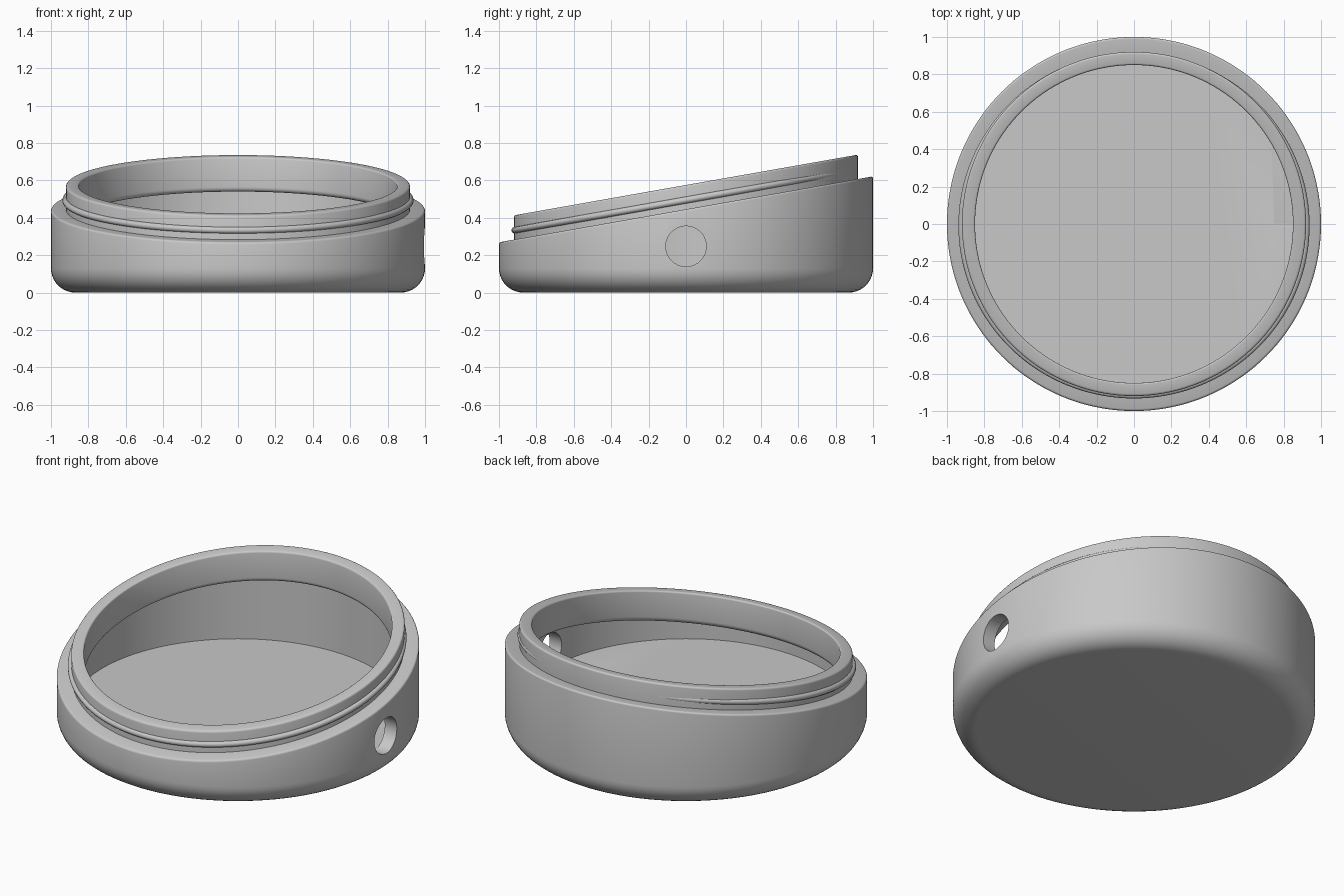
import bpy, bmesh
from math import sin, cos, pi, radians, tan

cube = bpy.data.objects.get("Cube")
if cube:
    bpy.data.objects.remove(cube, do_unlink=True)

TILT = radians(10)
SEGMENTS = 144

grey = bpy.data.materials.new("plain grey")
grey.use_nodes = True
COLOUR = (0.58, 0.58, 0.58, 1)
grey.diffuse_color = COLOUR
grey.node_tree.nodes["Principled BSDF"].inputs["Base Color"].default_value = COLOUR


def arc(r, z, radius, start, end, steps, slope=1):
    """Rounded profile corner as (radius, height, slope) points."""
    angles = [radians(start + (end - start) * i / steps) for i in range(steps + 1)]
    return [(r + radius * cos(a), z + radius * sin(a), slope) for a in angles]


def make_object(name, bm):
    bmesh.ops.recalc_face_normals(bm, faces=bm.faces[:])
    mesh = bpy.data.meshes.new(name)
    bm.to_mesh(mesh)
    bm.free()
    mesh.materials.append(grey)
    obj = bpy.data.objects.new(name, mesh)
    bpy.context.collection.objects.link(obj)
    return obj


def activate(obj):
    bpy.ops.object.select_all(action='DESELECT')
    obj.select_set(True)
    bpy.context.view_layer.objects.active = obj


def turned(name, profile, closed=False):
    """Revolve a profile; sloped points rise towards the back."""
    bm = bmesh.new()
    rings = []
    for r, z, slope in profile:
        ring = []
        for i in range(SEGMENTS):
            a = 2 * pi * i / SEGMENTS
            y = r * sin(a)
            ring.append(bm.verts.new((r * cos(a), y, z + slope * tan(TILT) * y)))
        rings.append(ring)
    pairs = list(zip(rings, rings[1:]))
    if closed:
        pairs.append((rings[-1], rings[0]))
    for low, high in pairs:
        for i in range(SEGMENTS):
            j = (i + 1) % SEGMENTS
            bm.faces.new((low[i], low[j], high[j], high[i]))
    if not closed:
        bm.faces.new(rings[0])
        bm.faces.new(rings[-1])
    return make_object(name, bm)


# Hollow bowl: round foot, sloped shoulder, neck, overhanging inner lip, flat floor
profile = arc(0.87, 0.13, 0.13, -90, 0, 10, slope=0)
profile += arc(0.988, 0.433, 0.012, 0, 90, 4)
profile += [(0.92, 0.445, 1)]
profile += arc(0.908, 0.563, 0.012, 0, 90, 4)
profile += arc(0.86, 0.565, 0.01, 90, 180, 4)
profile += arc(0.88, 0.415, 0.03, 180, 270, 6)
profile += [(0.92, 0.385, 1), (0.92, 0.14, 0)]
bowl = turned("bowl", profile)

# Round cable hole through the left wall
bm = bmesh.new()
bmesh.ops.create_cone(bm, cap_ends=True, segments=64, radius1=0.108, radius2=0.108, depth=0.5)
cutter = make_object("hole_cutter", bm)
cutter.location = (1, 0, 0.247)
cutter.rotation_euler = (0, pi / 2, 0)
cutter.hide_render = True

cut = bowl.modifiers.new("cable hole", 'BOOLEAN')
cut.operation = 'DIFFERENCE'
cut.solver = 'EXACT'
cut.object = cutter
activate(bowl)
bpy.ops.object.modifier_apply(modifier=cut.name)
bpy.data.objects.remove(cutter, do_unlink=True)

# Snap bead around the neck, a true circle lying in the tilted plane
bead = turned("snap_bead", arc(0.921, 0, 0.018, 0, 330, 11, slope=0), closed=True)
bead.location = (0, -0.008, 0.493)
bead.rotation_euler = (TILT, 0, 0)

for part in (bowl, bead):
    activate(part)
    bpy.ops.object.shade_smooth_by_angle(angle=radians(32))
